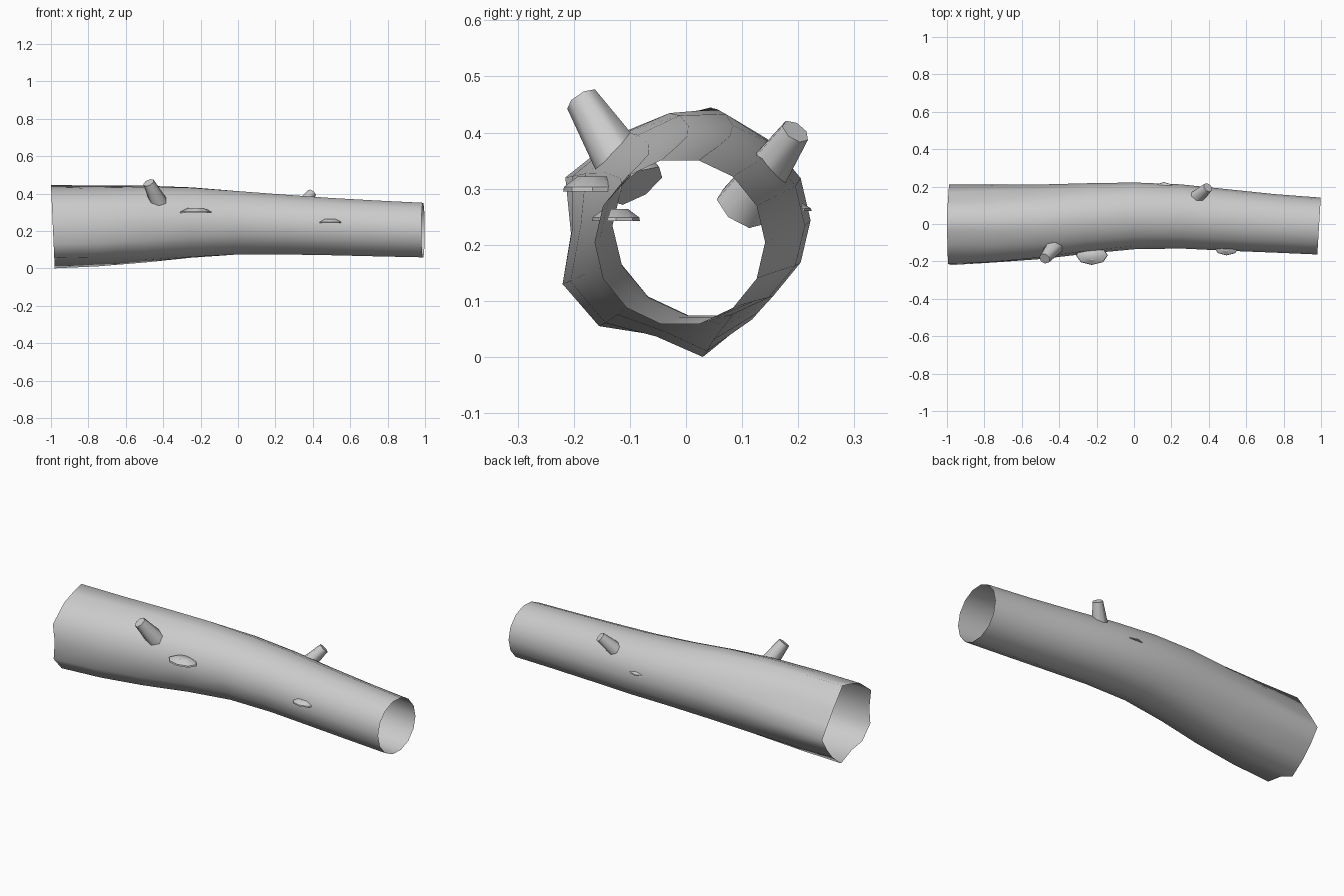
import bpy, bmesh
from math import cos, sin, tau
from mathutils import Vector

cube = bpy.data.objects.get("Cube")
if cube:
    bpy.data.objects.remove(cube)

bark = bpy.data.materials.new("grey_bark")
bark.use_nodes = True
colour = (0.6, 0.6, 0.6, 1)
bark.diffuse_color = colour
bark.node_tree.nodes["Principled BSDF"].inputs["Base Color"].default_value = colour


def loft(name, rings, cap_ends, angle):
    """Skin a list of rings of points into one object."""
    bm = bmesh.new()
    loops = [[bm.verts.new(p) for p in ring] for ring in rings]
    n = len(loops[0])
    for a, b in zip(loops, loops[1:]):
        for i in range(n):
            j = (i + 1) % n
            bm.faces.new((a[i], a[j], b[j], b[i]))
    if cap_ends:
        bm.faces.new(loops[0][::-1])
        bm.faces.new(loops[-1])
        bmesh.ops.recalc_face_normals(bm, faces=bm.faces)
    mesh = bpy.data.meshes.new(name)
    bm.to_mesh(mesh)
    bm.free()
    mesh.materials.append(bark)
    ob = bpy.data.objects.new(name, mesh)
    bpy.context.collection.objects.link(ob)
    bpy.ops.object.select_all(action='DESELECT')
    ob.select_set(True)
    bpy.context.view_layer.objects.active = ob
    bpy.ops.object.shade_smooth_by_angle(angle=angle)
    return ob


# Hollow trunk: a broken wide end that fades into rounder sections
broken_end = [(.21, .2), (.17, .265), (.12, .34), (.045, .445), (-.035, .425),
              (-.11, .4), (-.215, .32), (-.205, .22), (-.22, .13), (-.155, .055),
              (-.06, .04), (.03, 0), (.11, .065), (.165, .13)]
# x, front y, back y, bottom z, top z
sections = [(-1, -.215, .213, .01, .445), (-.75, -.2, .21, .025, .445),
            (-.5, -.178, .212, .043, .445), (-.25, -.152, .219, .06, .436),
            (0, -.135, .222, .07, .417), (.25, -.131, .212, .07, .398),
            (.5, -.143, .186, .066, .38), (.75, -.153, .16, .06, .366),
            (.99, -.163, .141, .055, .354)]
sides = len(broken_end)
rings = []
for x, y0, y1, z0, z1 in sections:
    fade = max(0, -x) ** 1.5
    ring = []
    for i, (by, bz) in enumerate(broken_end):
        a = tau * i / sides
        round_y = (y0 + y1) / 2 + (y1 - y0) / 2 * cos(a)
        round_z = (z0 + z1) / 2 + (z1 - z0) / 2 * sin(a)
        y = round_y + (by - round_y) * fade
        z = round_z + (bz - round_z) * fade
        # the ends are cut slightly aslant
        slant = .06 * y if x > .9 else (.02 * (1 - z / .445) if x < -.9 else 0)
        ring.append((x + slant, y, z))
    rings.append(ring)
loft("hollow_trunk", rings[::-1], False, 1.5)


# Broken branch stubs, tapering outwards through the bark
def stub(name, base, tip, r0, r1):
    base, tip = Vector(base), Vector(tip)
    turn = (tip - base).to_track_quat('Z', 'Y')
    rings = []
    for centre, r in ((base, r0), (tip, r1)):
        rings.append([centre + turn @ Vector((r * cos(tau * i / 7), r * sin(tau * i / 7), 0))
                      for i in range(7)])
    loft(name, rings, True, 1.0)


stub("front_branch_stub", (-.4, -.088, .305), (-.478, -.185, .458), .055, .031)
stub("back_branch_stub", (.29, .098, .265), (.395, .195, .402), .05, .027)


# Thin shelf-like bark knots with flat undersides
def shelf(name, x, y, z, rx, ry, height):
    rings = []
    for scale, dz in ((1, 0), (.97, .3 * height), (.5, height)):
        rings.append([(x + scale * rx * cos(tau * i / 8), y + scale * ry * sin(tau * i / 8), z + dz)
                      for i in range(8)])
    loft(name, rings, True, .6)


shelf("front_knot", -.225, -.167, .295, .085, .052, .027)
shelf("small_front_knot", .495, -.125, .242, .066, .043, .022)
shelf("back_knot", .16, .182, .26, .06, .042, .016)
